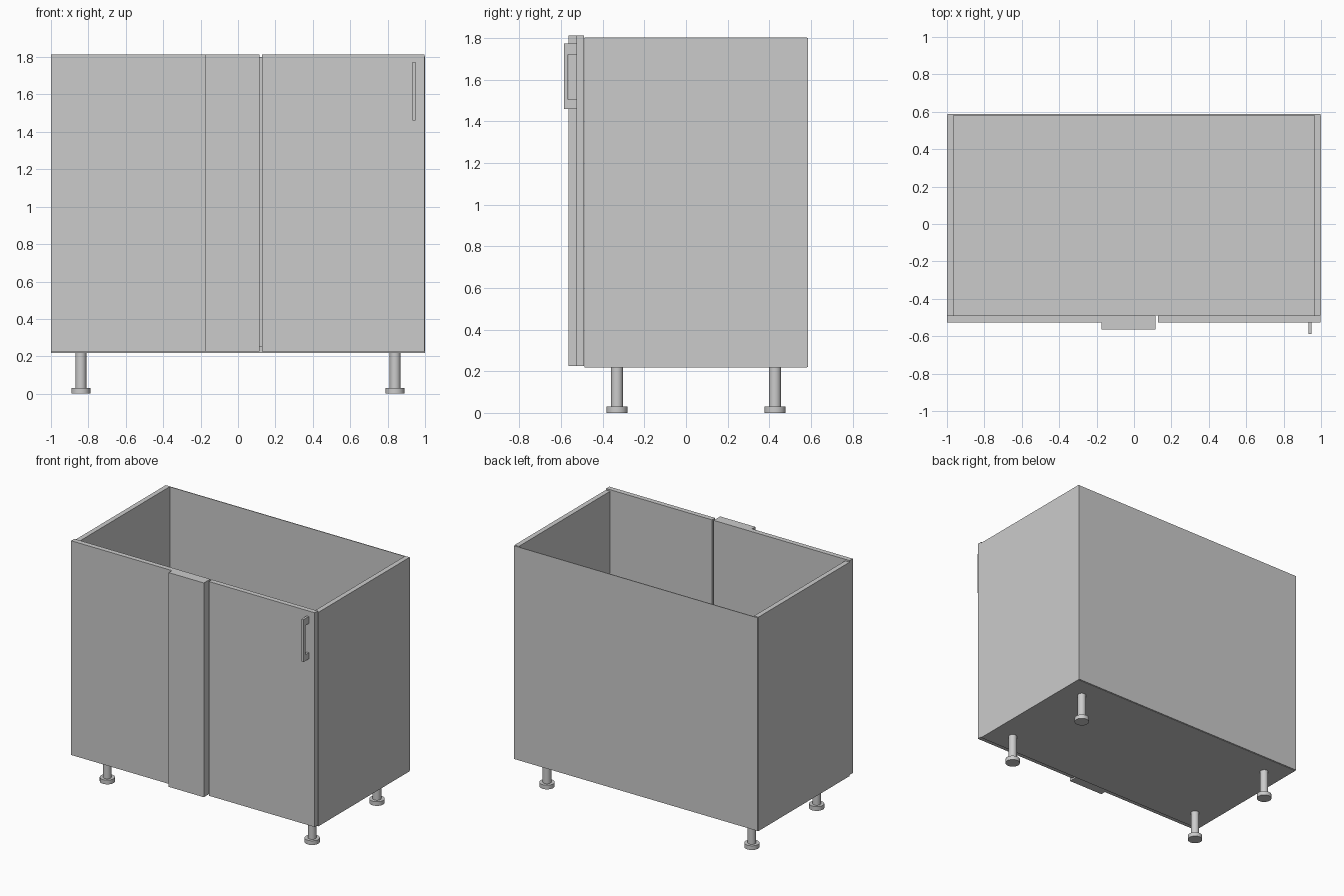
import bpy, bmesh
from mathutils import Matrix, Vector

if "Cube" in bpy.data.objects:
    bpy.data.objects.remove(bpy.data.objects["Cube"])


def add_box(bm, x, y, z):
    size = Vector((x[1] - x[0], y[1] - y[0], z[1] - z[0]))
    mid = Vector((x[0] + x[1], y[0] + y[1], z[0] + z[1])) / 2
    bmesh.ops.create_cube(bm, size=1, matrix=Matrix.Translation(mid) @ Matrix.Diagonal((*size, 1)))


def add_cylinder(bm, x, y, z, r):
    bmesh.ops.create_cone(bm, cap_ends=True, segments=32, radius1=r, radius2=r, depth=z[1] - z[0],
                          matrix=Matrix.Translation((x, y, (z[0] + z[1]) / 2)))


def finish(name, bm, smooth=False):
    mesh = bpy.data.meshes.new(name)
    bm.to_mesh(mesh)
    bm.free()
    ob = bpy.data.objects.new(name, mesh)
    bpy.context.collection.objects.link(ob)
    if smooth:
        bpy.ops.object.select_all(action='DESELECT')
        ob.select_set(True)
        bpy.context.view_layer.objects.active = ob
        bpy.ops.object.shade_smooth_by_angle()
    return ob


def box(name, x, y, z):
    bm = bmesh.new()
    add_box(bm, x, y, z)
    return finish(name, bm)


Z0, Z1 = 0.217, 1.803           # carcass height
FRONT, BACK, T = -0.488, 0.587, 0.036

# Carcass: two sides, bottom and thin back, open at the top
box("left_side", (-1, -1 + T), (FRONT, BACK - 0.006), (Z0, Z1))
box("right_side", (1 - T, 1), (FRONT, BACK - 0.006), (Z0, Z1))
box("bottom_panel", (-1 + T, 1 - T), (FRONT, BACK - 0.006), (Z0, Z0 + T))
box("back_panel", (-0.998, 0.998), (BACK - 0.006, BACK), (Z0 + 0.003, Z1 - 0.003))

# Fronts: fixed blind panel, corner filler strip and door
front_z = (0.226, 1.814)
box("blind_panel", (-1, 0.115), (-0.526, FRONT - 0.001), front_z)
box("corner_filler", (-0.173, 0.115), (-0.565, -0.526), front_z)
box("door", (0.129, 0.997), (-0.526, FRONT - 0.001), front_z)

# Handle: grip bar with two mounts
bm = bmesh.new()
hx = (0.932, 0.949)
add_box(bm, hx, (-0.587, -0.566), (1.46, 1.774))
for z in ((1.46, 1.506), (1.722, 1.774)):
    add_box(bm, hx, (-0.566, -0.526), z)
finish("door_handle", bm)

# Feet: round stem on a wider pad
for sx, side in ((-1, "left"), (1, "right")):
    for y, end in ((-0.331, "front"), (0.428, "back")):
        bm = bmesh.new()
        add_cylinder(bm, sx * 0.84, y, (0.03, Z0), 0.029)
        add_cylinder(bm, sx * 0.84, y, (0, 0.031), 0.051)
        finish(f"{end}_{side}_foot", bm, smooth=True)
